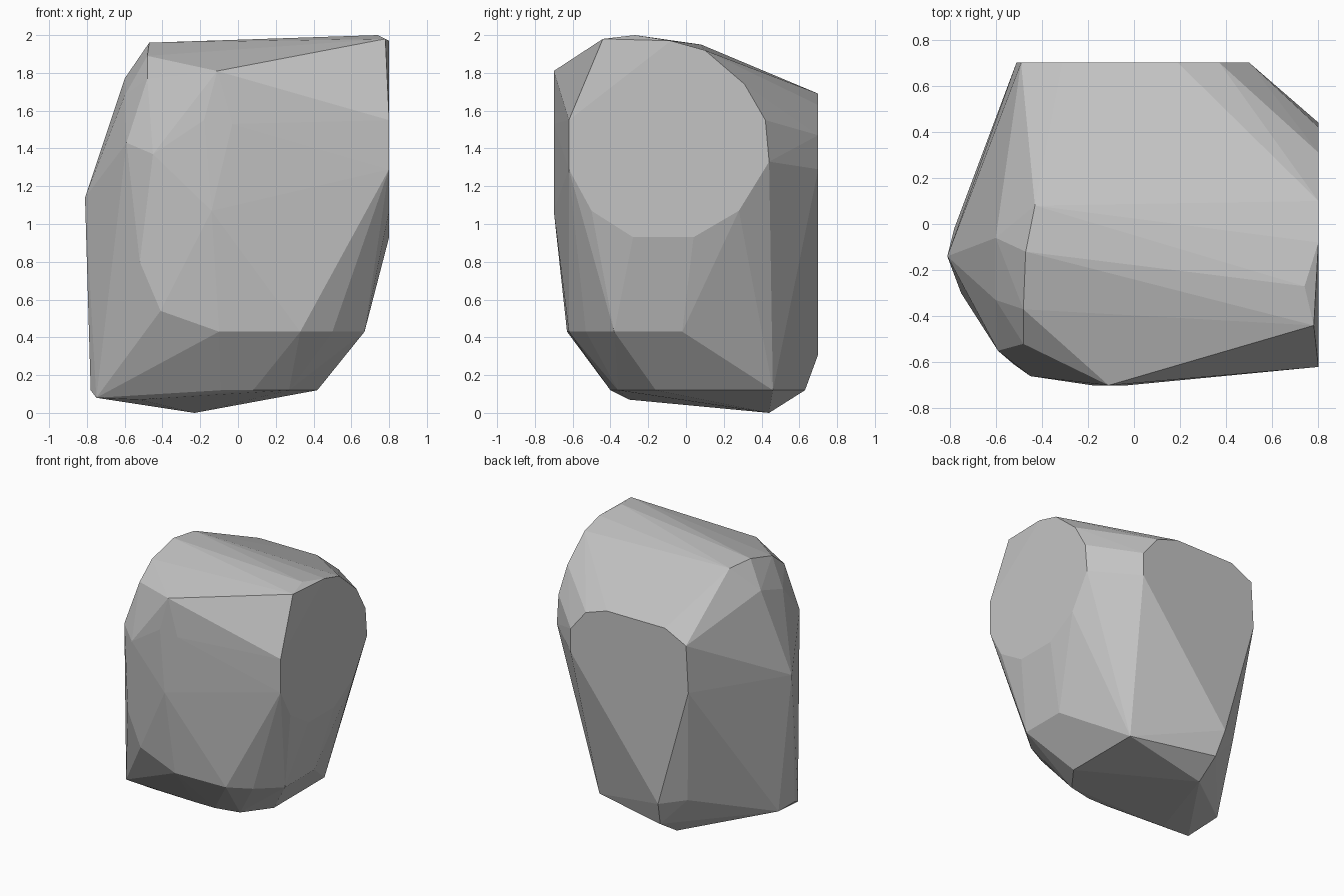
import bpy
import bmesh
import math

default_cube = bpy.data.objects.get("Cube")
if default_cube:
    bpy.data.objects.remove(default_cube, do_unlink=True)


def make_material(name, colour):
    material = bpy.data.materials.new(name)
    material.use_nodes = True
    material.diffuse_color = colour
    shader = material.node_tree.nodes["Principled BSDF"]
    shader.inputs["Base Color"].default_value = colour
    shader.inputs["Roughness"].default_value = 0.9
    return material


def build_hull(name, points, material):
    """Wrap the points in a faceted stone skin and merge coplanar triangles."""
    bm = bmesh.new()
    for point in points:
        bm.verts.new(point)
    hull = bmesh.ops.convex_hull(bm, input=bm.verts[:])
    leftovers = set(hull["geom_interior"]) | set(hull["geom_unused"])
    loose = [item for item in leftovers if isinstance(item, bmesh.types.BMVert)]
    bmesh.ops.delete(bm, geom=loose, context="VERTS")
    bmesh.ops.dissolve_limit(bm, angle_limit=math.radians(1),
                             verts=bm.verts[:], edges=bm.edges[:])
    bmesh.ops.recalc_face_normals(bm, faces=bm.faces[:])
    mesh = bpy.data.meshes.new(name)
    bm.to_mesh(mesh)
    bm.free()
    mesh.materials.append(material)
    rock = bpy.data.objects.new(name, mesh)
    bpy.context.collection.objects.link(rock)
    return rock


# Round flat cut on the +x side, as a (y, z) profile
side_cut = [(-.62, 1.55), (-.62, 1.29), (-.5, 1.07), (-.28, .93), (.04, .93),
            (.28, 1.07), (.44, 1.33), (.42, 1.55), (.31, 1.74), (.1, 1.92),
            (-.08, 1.97)]

# Flat cut across the back, as an (x, z) profile
back_cut = [(.5, 1.29), (.5, 1.47), (.37, 1.63), (.19, 1.69), (-.31, 1.69),
            (-.49, 1.6), (-.51, 1.24), (-.25, .31)]

# Lower belt and underside rim, as (x, y) outlines
lower_belt = [(-.1, -.63), (.33, -.62), (.5, -.53), (.67, -.38), (.67, -.02),
              (.57, .3), (.45, .48)]
under_rim = [(-.09, -.4), (.08, -.4), (.27, -.36), (.42, -.16), (.42, .09),
             (.42, .46), (-.22, .63), (-.78, -.02), (-.78, -.22)]

# Crown ridge, running from the peak along the -x shoulder
crown = [(.78, -.44, 1.98), (.74, -.27, 2), (-.43, .08, 1.95),
         (-.47, -.12, 1.96), (-.48, -.37, 1.89), (-.48, -.52, 1.77),
         (-.11, -.7, 1.81)]

# Bulging front, -x flank and pointed base
front_bulge = [(-.18, -.7, 1.55), (-.03, -.7, 1.53), (-.14, -.7, 1.07),
               (-.45, -.66, 1.37), (-.59, -.55, 1.43), (-.52, -.61, .8),
               (-.41, -.61, .54)]
flank = [(-.6, -.06, 1.77), (-.6, -.33, 1.68), (-.81, -.14, 1.14),
         (-.42, .58, .34)]
base = [(-.75, -.3, .08), (-.52, -.3, .07), (-.23, .44, 0)]

points = crown + front_bulge + flank + base
points += [(.8, y, z) for y, z in side_cut]
points += [(x, .7, z) for x, z in back_cut]
points += [(x, y, .43) for x, y in lower_belt]
points += [(x, y, .12) for x, y in under_rim]

stone = make_material("stone_grey", (.55, .55, .55, 1))
boulder = build_hull("boulder", points, stone)
